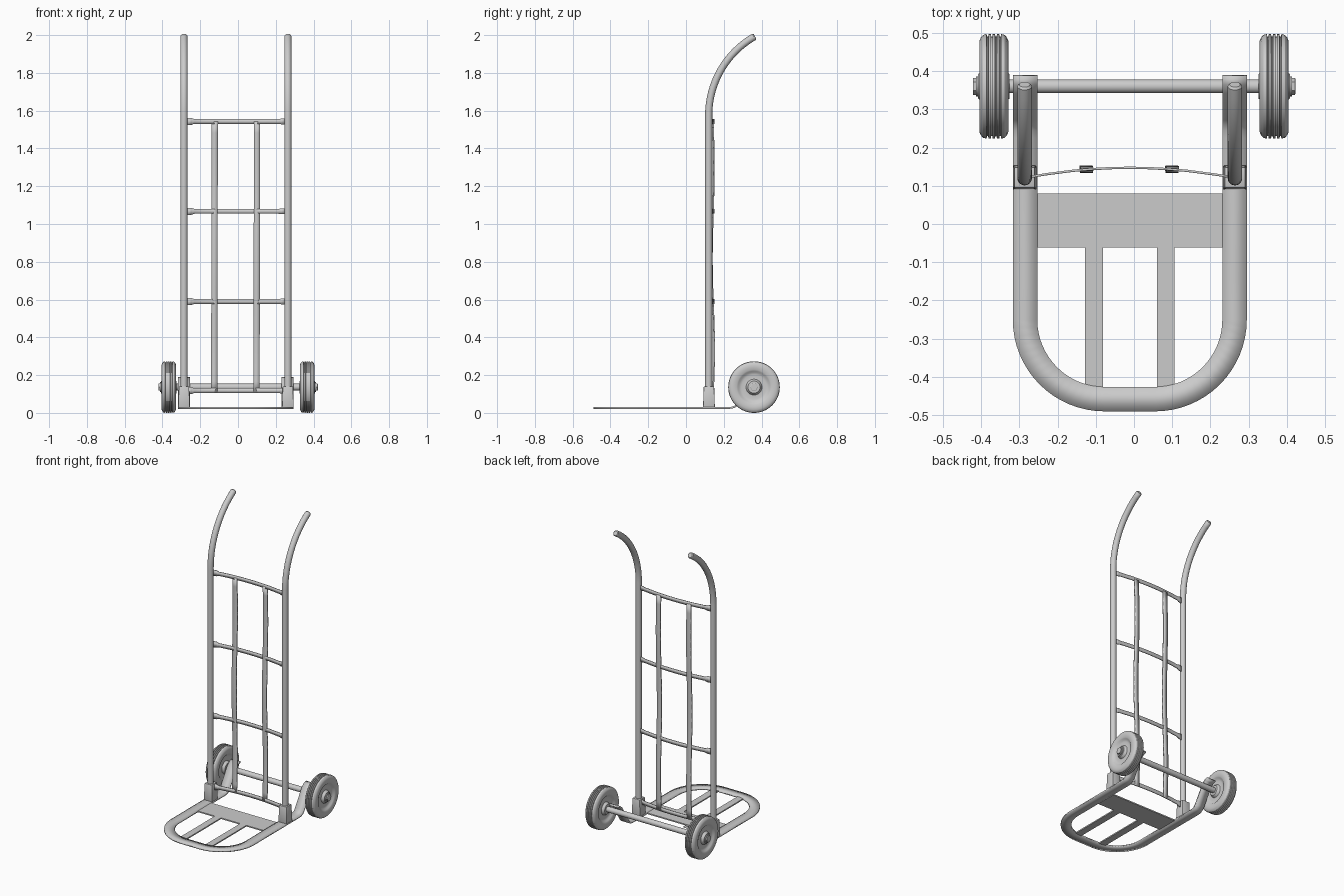
import bpy, bmesh
from math import sin, cos, pi, radians
from mathutils import Vector, Matrix

if "Cube" in bpy.data.objects:
    bpy.data.objects.remove(bpy.data.objects["Cube"])

CX = -0.011                 # centre line of the frame
AXLE_Y, AXLE_Z = 0.36, 0.1365


def finish(name, bm, smooth=None):
    bmesh.ops.recalc_face_normals(bm, faces=bm.faces)
    me = bpy.data.meshes.new(name)
    bm.to_mesh(me)
    bm.free()
    ob = bpy.data.objects.new(name, me)
    bpy.context.collection.objects.link(ob)
    if smooth:
        bpy.ops.object.select_all(action='DESELECT')
        ob.select_set(True)
        bpy.context.view_layer.objects.active = ob
        bpy.ops.object.shade_smooth_by_angle(angle=radians(smooth))
    return ob


def ribbon(name, pairs, thick, smooth=30):
    """Bent flat bar through pairs of edge points."""
    bm = bmesh.new()
    rows = [(bm.verts.new(a), bm.verts.new(b)) for a, b in pairs]
    for (a, b), (c, d) in zip(rows, rows[1:]):
        bm.faces.new((a, b, d, c))
    ob = finish(name, bm, smooth)
    mod = ob.modifiers.new("thickness", 'SOLIDIFY')
    mod.thickness, mod.offset = thick, 0
    return ob


def box(name, lo, hi, taper=1.0, bevel=0.0):
    lo, hi = Vector(lo), Vector(hi)
    mid, size = (lo + hi) / 2, hi - lo
    bm = bmesh.new()
    bmesh.ops.create_cube(bm, size=1)
    for v in bm.verts:
        k = taper if v.co.z > 0 else 1
        v.co = mid + Vector((v.co.x * size.x * k, v.co.y * size.y * k, v.co.z * size.z))
    if bevel:
        bmesh.ops.bevel(bm, geom=bm.edges[:], offset=bevel, segments=2,
                        profile=0.5, affect='EDGES')
    return finish(name, bm, 40 if bevel else None)


def lathe(name, profile, x, sides=48, smooth=30):
    """Revolve (x, radius) points around the axle line."""
    bm = bmesh.new()
    rings = []
    for px, r in profile:
        rings.append([bm.verts.new((x + px, AXLE_Y + r * cos(2 * pi * i / sides),
                                    AXLE_Z + r * sin(2 * pi * i / sides)))
                      for i in range(sides)])
    for a, b in zip(rings, rings[1:]):
        for i in range(sides):
            j = (i + 1) % sides
            bm.faces.new((a[i], a[j], b[j], b[i]))
    bm.faces.new(rings[0])
    bm.faces.new(rings[-1])
    return finish(name, bm, smooth)


def rail(name, x):
    """Upright tube that bends backward into a handle."""
    bend, start = 0.48, 1.575
    path = [(0.12, 0.03, 0), (0.12, 0.8, 0)]
    for i in range(17):
        t = radians(60) * i / 16
        path.append((0.12 + bend * (1 - cos(t)), start + bend * sin(t), t))
    bm = bmesh.new()
    rings, n = [], 24
    for y, z, t in path + [(path[-1][0] + 0.005, path[-1][1] + 0.003, path[-1][2])]:
        r = 0.019 if len(rings) < len(path) else 0.014
        rings.append([bm.verts.new((x + r * cos(2 * pi * i / n),
                                    y + r * sin(2 * pi * i / n) * cos(t),
                                    z - r * sin(2 * pi * i / n) * sin(t)))
                      for i in range(n)])
    for a, b in zip(rings, rings[1:]):
        for i in range(n):
            j = (i + 1) % n
            bm.faces.new((a[i], a[j], b[j], b[i]))
    bm.faces.new(rings[0])
    bm.faces.new(rings[-1])
    finish(name, bm, 40)


# Toe frame: flat U bar whose rear arms turn up over the axle
PZ = 0.026
side = [(0.388, 0.185), (0.366, 0.179), (0.345, 0.162), (0.275, 0.05), (0.262, 0.035),
        (0.245, 0.028), (0.225, PZ), (0.08, PZ)]
half = [((0.242, y, z), (0.306, y, z)) for y, z in side]
for i in range(17):
    t = pi / 2 * i / 16
    half.append(tuple((0.066 + r * cos(t), -0.25 - r * sin(t), PZ) for r in (0.176, 0.24)))
left = [tuple((-p[0], p[1], p[2]) for p in pair) for pair in reversed(half)]
pairs = [tuple((p[0] + CX, p[1], p[2]) for p in pair) for pair in half + left]
ribbon("toe_frame", pairs, 0.01)

# Toe cross plate and slats
box("toe_cross_plate", (CX - 0.245, -0.062, PZ - 0.004), (CX + 0.245, 0.08, PZ + 0.004))
for s, nm in ((-1, "left"), (1, "right")):
    sx = CX + s * 0.0935
    box("toe_slat_" + nm, (sx - 0.023, -0.435, PZ - 0.004), (sx + 0.023, -0.055, PZ + 0.004))

    # Uprights with their sockets
    rx = CX + s * 0.275
    rail("handle_rail_" + nm, rx)
    box("rail_socket_" + nm, (rx - 0.031, 0.09, PZ), (rx + 0.031, 0.153, 0.14),
        taper=0.87, bevel=0.003)

# Bowed cross bars, flared where they meet the left rail
def bow(u):
    return 0.147 - 0.022 * u * u


for k, z in enumerate((0.118, 0.59, 1.067, 1.543)):
    pts = []
    for u in (-1.04, -0.95, -0.88, -0.6, -0.4, -0.2, 0, 0.2, 0.4, 0.6, 0.9, 0.96, 1.04):
        h = 0.019 if u < -0.94 else 0.015 if u > 0.95 else 0.0125
        x, y = CX + 0.25 * u, bow(u)
        pts.append(((x, y, z - h), (x, y, z + h)))
    ribbon("cross_bar_%d" % (k + 1), pts, 0.006)

# Back slats, gently bowed between the cross bars
for s, nm in ((-1, "left"), (1, "right")):
    pts = []
    for i in range(25):
        t = i / 24
        z = 0.106 + 1.436 * t
        y = 0.143 + 0.007 * sin(2 * pi * 1.5 * t) * (1 - 0.4 * t)
        x = CX + s * 0.112 - 0.003 * (1 - t)
        pts.append(((x - 0.0165, y, z), (x + 0.0165, y, z)))
    ribbon("back_slat_" + nm, pts, 0.008)

# Axle, washers and end nuts
lathe("axle", [(-0.418, 0.012), (-0.416, 0.015), (-0.41, 0.015), (-0.32, 0.018),
               (0.32, 0.018), (0.41, 0.015), (0.416, 0.015), (0.418, 0.012)], 0, 24)

# Wheels: grooved tyre, dished rim and hub
outer = [(0.041, 0.018), (0.041, 0.032), (0.036, 0.036), (0.024, 0.042), (0.022, 0.065),
         (0.026, 0.078), (0.033, 0.085), (0.036, 0.092), (0.038, 0.105), (0.038, 0.119),
         (0.034, 0.128), (0.028, 0.1345), (0.021, 0.1365), (0.019, 0.1365),
         (0.018, 0.130), (0.015, 0.130), (0.014, 0.1365), (0.008, 0.1365),
         (0.007, 0.130), (0.004, 0.130), (0.003, 0.1365)]
wheel = outer + [(-x, r) for x, r in reversed(outer)]
for s, nm in ((-1, "left"), (1, "right")):
    x = s * 0.3665
    lathe("wheel_" + nm, wheel, x, 64)
    lathe("washer_" + nm, [(-0.004, 0.026), (0.004, 0.026)], s * 0.409, 24)
    lathe("axle_nut_" + nm, [(-0.005, 0.022), (0.005, 0.022), (0.007, 0.018)],
          s * 0.416, 6, 10)
